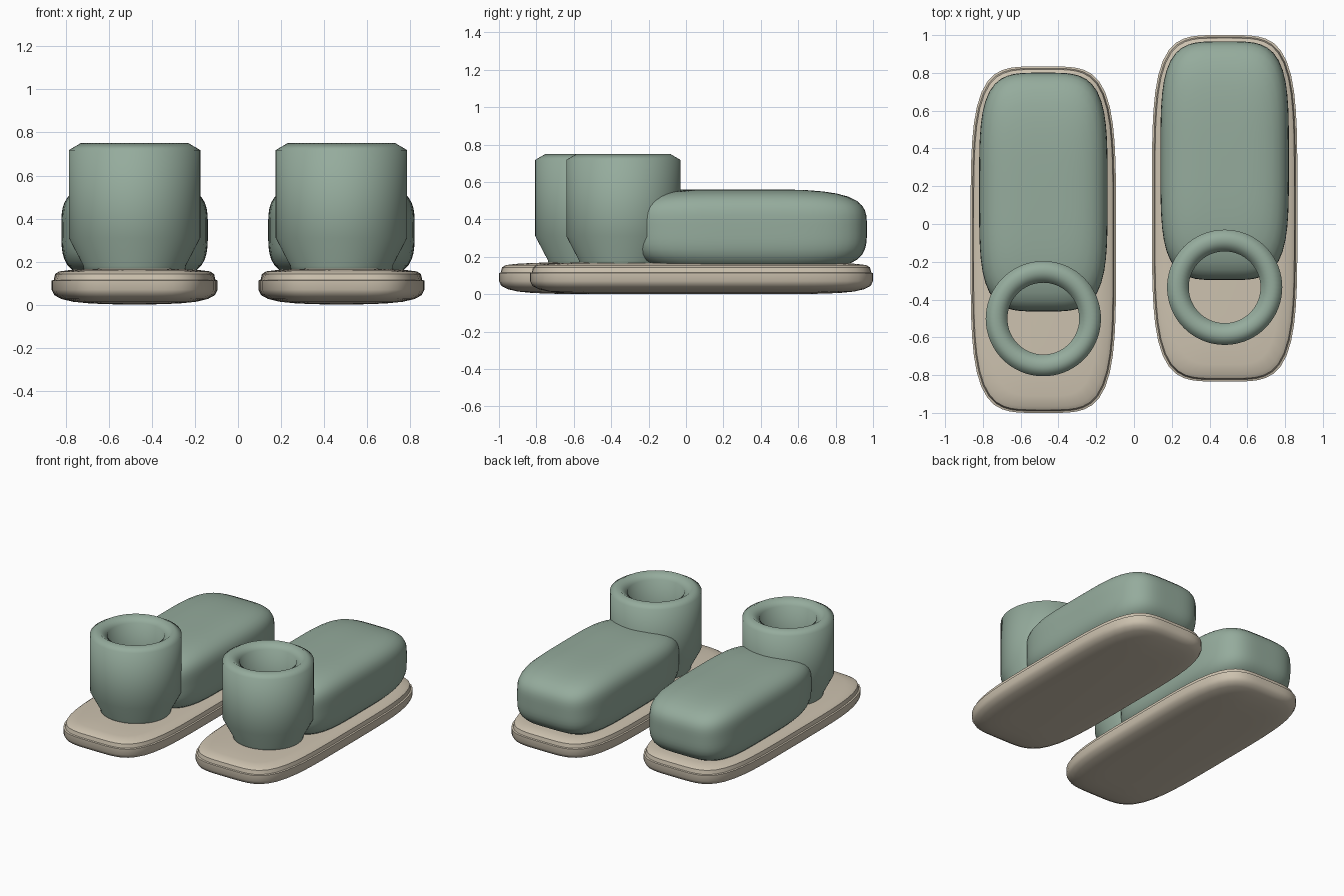
import bpy, bmesh, math

if "Cube" in bpy.data.objects:
    bpy.data.objects.remove(bpy.data.objects["Cube"])


def material(name, rgb):
    m = bpy.data.materials.new(name)
    m.diffuse_color = (*rgb, 1)
    m.use_nodes = True
    m.node_tree.nodes["Principled BSDF"].inputs["Base Color"].default_value = m.diffuse_color
    return m


GREEN = material("sage green", (0.30, 0.41, 0.335))
CREAM = material("warm cream", (0.61, 0.54, 0.43))


def loft(name, center, rings, power, mat, closed=False, angle=None, n=72):
    """Stack superellipse rings (z, half_x, half_y); close into a tube or cap the ends."""
    bm = bmesh.new()
    loops = []
    for z, a, b in rings:
        loop = []
        for i in range(n):
            t = 2 * math.pi * i / n
            c, s = math.cos(t), math.sin(t)
            r = (abs(c) ** power + abs(s) ** power) ** (-1 / power)
            loop.append(bm.verts.new((a * r * c, b * r * s, z)))
        loops.append(loop)
    pairs = list(zip(loops, loops[1:]))
    if closed:
        pairs.append((loops[-1], loops[0]))
    else:
        bm.faces.new(loops[0][::-1])
        bm.faces.new(loops[-1])
    for lo, hi in pairs:
        for i in range(n):
            j = (i + 1) % n
            bm.faces.new((lo[i], lo[j], hi[j], hi[i]))
    bmesh.ops.recalc_face_normals(bm, faces=bm.faces[:])
    me = bpy.data.meshes.new(name)
    bm.to_mesh(me)
    bm.free()
    me.materials.append(mat)
    ob = bpy.data.objects.new(name, me)
    ob.location = (*center, 0)
    bpy.context.collection.objects.link(ob)
    bpy.ops.object.select_all(action='DESELECT')
    ob.select_set(True)
    bpy.context.view_layer.objects.active = ob
    if angle:
        bpy.ops.object.shade_smooth_by_angle(angle=math.radians(angle))
    else:
        bpy.ops.object.shade_smooth()
    return ob


# Sole edge profile: height and inset from the full outline
sole_profile = [(0.002, 0.30), (0.006, 0.18), (0.014, 0.10), (0.027, 0.045), (0.045, 0.012),
                (0.07, 0.0), (0.113, 0.0), (0.116, 0.01), (0.143, 0.016), (0.155, 0.035),
                (0.162, 0.09), (0.167, 0.18), (0.17, 0.30)]
sole_rings = [(z, 0.385 - d, 0.917 - d) for z, d in sole_profile]

# Foot: rounded box, slightly deeper below so it sinks into the sole
foot_rings = []
STEPS = 28
for k in range(STEPS + 1):
    p = -math.pi / 2 + math.pi * (0.01 + 0.98 * k / STEPS)
    c, s = math.cos(p), math.sin(p)
    r = (abs(c) ** 3.7 + abs(s) ** 3.7) ** (-1 / 3.7)
    z = 0.35 + r * s * (0.21 if s > 0 else 0.235)
    foot_rings.append((z, 0.34 * r * c, 0.632 * r * c))

# Ankle shaft: open tube with a chamfered, softly shaded rim
shaft_profile = [(0.235, 0.14), (0.237, 0.18), (0.305, 0.31), (0.305, 0.718),
                 (0.25, 0.75), (0.19, 0.71), (0.19, 0.14)]
shaft_rings = [(z, r, r) for r, z in shaft_profile]

for side, sx in (("left", -1), ("right", 1)):
    x, y = 0.48 * sx, 0.083 * sx
    loft(side + "_sole", (x, y), sole_rings, 4.3, CREAM, angle=40)
    loft(side + "_foot", (x, y + 0.252), foot_rings, 4, GREEN)
    loft(side + "_shaft", (x, y - 0.418), shaft_rings, 2, GREEN, closed=True)
